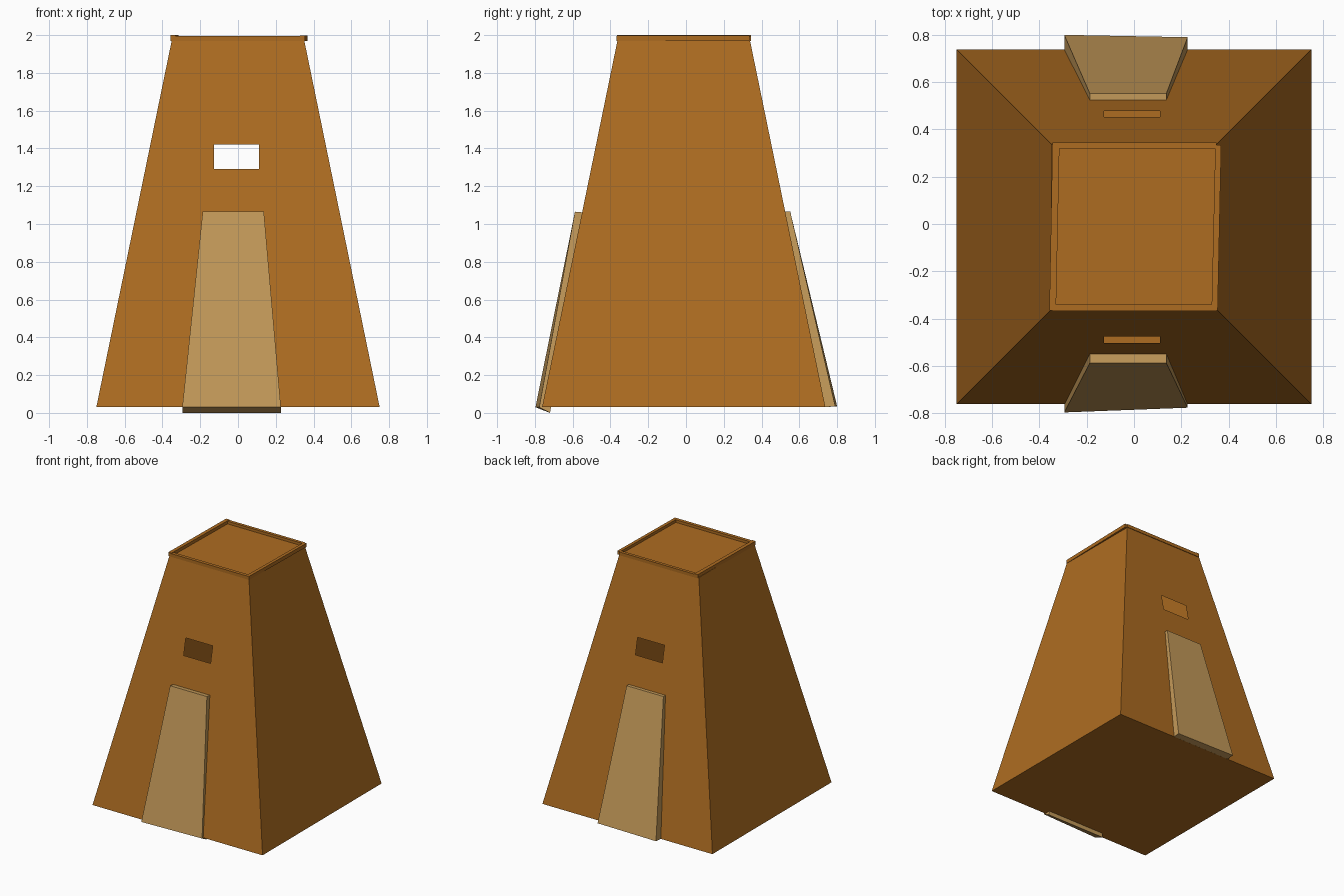
import bpy, bmesh
from mathutils import Vector

if "Cube" in bpy.data.objects:
    bpy.data.objects.remove(bpy.data.objects["Cube"])


def material(name, color):
    m = bpy.data.materials.new(name)
    m.diffuse_color = (*color, 1)
    m.use_nodes = True
    m.node_tree.nodes["Principled BSDF"].inputs["Base Color"].default_value = m.diffuse_color
    return m


CLAY = material("clay", (0.42, 0.15, 0.015))
WOOD = material("pale_wood", (0.55, 0.32, 0.10))


def finish(name, bm, mat):
    bmesh.ops.remove_doubles(bm, verts=bm.verts, dist=1e-5)
    bmesh.ops.recalc_face_normals(bm, faces=bm.faces)
    me = bpy.data.meshes.new(name)
    bm.to_mesh(me)
    bm.free()
    me.materials.append(mat)
    ob = bpy.data.objects.new(name, me)
    bpy.context.collection.objects.link(ob)
    return ob


def face(bm, pts):
    bm.faces.new([bm.verts.new(p) for p in pts])


def slab(name, a, b, mat):
    """Closed six-sided block between two four-cornered loops."""
    bm = bmesh.new()
    face(bm, a)
    face(bm, b)
    for i in range(4):
        j = (i + 1) % 4
        face(bm, (a[i], a[j], b[j], b[i]))
    return finish(name, bm, mat)


# Hollow tapered tower shell with a window opening front and back
Z0, Z1, CY = 0.03, 1.975, -0.012
B, T = 0.75, 0.35


def half(z):
    return B + (T - B) * (z - Z0) / (Z1 - Z0)


def square(z):
    h = half(z)
    return [Vector((x * h, CY + y * h, z)) for x, y in ((-1, -1), (1, -1), (1, 1), (-1, 1))]


lo, hi = square(Z0), square(Z1)
bm = bmesh.new()
face(bm, lo)
face(bm, hi)
for i in (1, 3):
    j = (i + 1) % 4
    face(bm, (lo[i], lo[j], hi[j], hi[i]))
for s, (i, j) in ((-1, (0, 1)), (1, (3, 2))):
    outer = [lo[i], lo[j], hi[j], hi[i]]
    window = [Vector((x, CY + s * half(z), z))
              for x, z in ((-0.127, 1.29), (0.11, 1.29), (0.11, 1.42), (-0.127, 1.42))]
    for k in range(4):
        n = (k + 1) % 4
        face(bm, (outer[k], outer[n], window[n], window[k]))
finish("tower_shell", bm, CLAY)


# Roof parapet boards, slightly crooked
def board(name, plan, z0=1.97, z1=2.0):
    slab(name, [(x, y, z0) for x, y in plan], [(x, y, z1) for x, y in plan], CLAY)


board("parapet_left", [(-0.358, -0.366), (-0.33, -0.366), (-0.315, 0.343), (-0.345, 0.343)])
board("parapet_right", [(0.328, -0.366), (0.354, -0.366), (0.369, 0.335), (0.344, 0.335)], 1.968, 1.997)
board("parapet_front", [(-0.345, -0.368), (0.35, -0.368), (0.35, -0.341), (-0.345, -0.341)], 1.97, 1.996)
board("parapet_back", [(-0.345, 0.319), (0.35, 0.319), (0.35, 0.344), (-0.345, 0.344)], 1.97, 1.996)


# Tapered leaning door slabs: (y, z) of each corner pair, left and right
def door(name, out_l, out_r, out_top, in_low, in_top):
    def loop(l, r, t):
        return [(-0.295, *l), (0.227, *r), (0.137, *t), (-0.187, *t)]
    slab(name, loop(out_l, out_r, out_top), loop(in_low, in_low, in_top), WOOD)


door("front_door", (-0.797, 0.03), (-0.777, 0.03), (-0.588, 1.065), (-0.72, 0.0), (-0.53, 1.06))
door("back_door", (0.80, 0.035), (0.79, 0.035), (0.552, 1.065), (0.73, 0.03), (0.518, 1.065))
